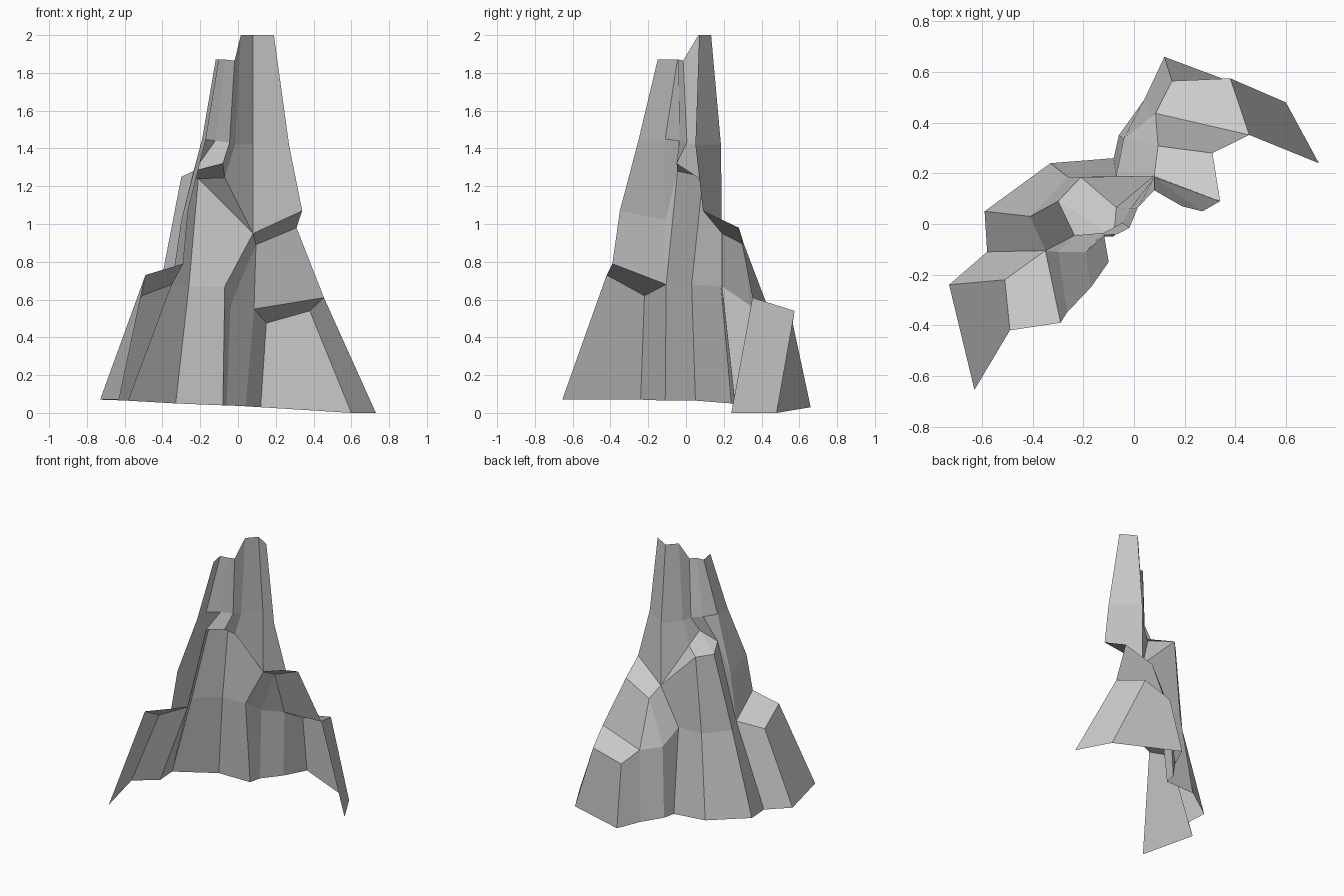
import bpy, bmesh
from mathutils import Vector

if "Cube" in bpy.data.objects:
    bpy.data.objects.remove(bpy.data.objects["Cube"])

bm = bmesh.new()
cache = {}


def vert(p):
    if p not in cache:
        cache[p] = bm.verts.new(Vector(p))
    return cache[p]


def strip(lower, upper):
    """Loft a band of rock faces between two rows; repeated points give triangles."""
    for i in range(len(lower) - 1):
        ring = [upper[i], upper[i + 1], lower[i + 1], lower[i]]
        bm.faces.new([vert(p) for p in dict.fromkeys(ring)])


# Foot of the cliff, left to right along the back
foot = [(-.63, -.655, .07), (-.73, -.24, .07), (-.58, -.11, .065), (-.59, .05, .065),
        (-.33, .24, .05), (-.08, .26, .04), (-.06, .35, .04), (.04, .49, .035),
        (.12, .66, .03), (.6, .48, 0), (.73, .24, 0)]
# First break line
low = [(-.49, -.42, .73), (-.51, -.22, .62), (-.35, -.105, .68), (-.41, .03, .68),
       (-.26, .185, .67), (-.07, .19, .67), (-.04, .338, .57), (.085, .437, .55),
       (.15, .565, .475), (.38, .575, .54), (.455, .352, .61)]
p0, p1, p2, p3, p4, p5, p6, r3, r2, r1, r0 = low
left_step = (-.29, -.39, .79)
# Second break line
shoulder = [(-.265, -.35, 1.07), (-.30, -.11, 1.02), (-.235, -.045, 1.28),
            (-.30, .09, 1.25), (-.21, .185, 1.24), (.08, .19, .95),
            (.095, .308, .89), (.31, .28, .98)]
k0, m0, q2, q3, q4, v0, v1, w1 = shoulder
q6, q5, w0 = (-.08, -.05, 1.32), (-.07, .065, 1.245), (.34, .09, 1.07)
# Spires: waist and summit
waist = [(-.17, -.25, 1.45), (-.19, -.11, 1.45), (-.12, -.035, 1.44),
         (-.045, .005, 1.43), (-.015, .06, 1.42), (.08, .185, 1.42), (.27, .05, 1.42)]
summit = [(-.10, -.15, 1.87), (-.118, -.045, 1.87), (-.065, -.04, 1.87),
          (-.018, -.015, 1.865), (.015, .065, 2), (.08, .133, 2), (.19, .07, 2)]

# Walls
strip(foot, low)
strip([left_step, p2, p2, p3, p4, p5, p6, r3, r0], [k0, m0, q2, q3, q4, v0, v1, v1, w1])
strip([k0, m0, q2, q6, q5, v0, w0], waist)
strip(waist, summit)
# Ledges
strip([p1, p2], [p0, left_step])
strip([r2, r1], [r3, r0])
strip([v1, w1], [v0, w0])
strip([q3, q3, q4, v0], [q2, q6, q5, q5])

mesh = bpy.data.meshes.new("rock_cliff")
bm.to_mesh(mesh)
bm.free()
cliff = bpy.data.objects.new("rock_cliff", mesh)
bpy.context.collection.objects.link(cliff)
